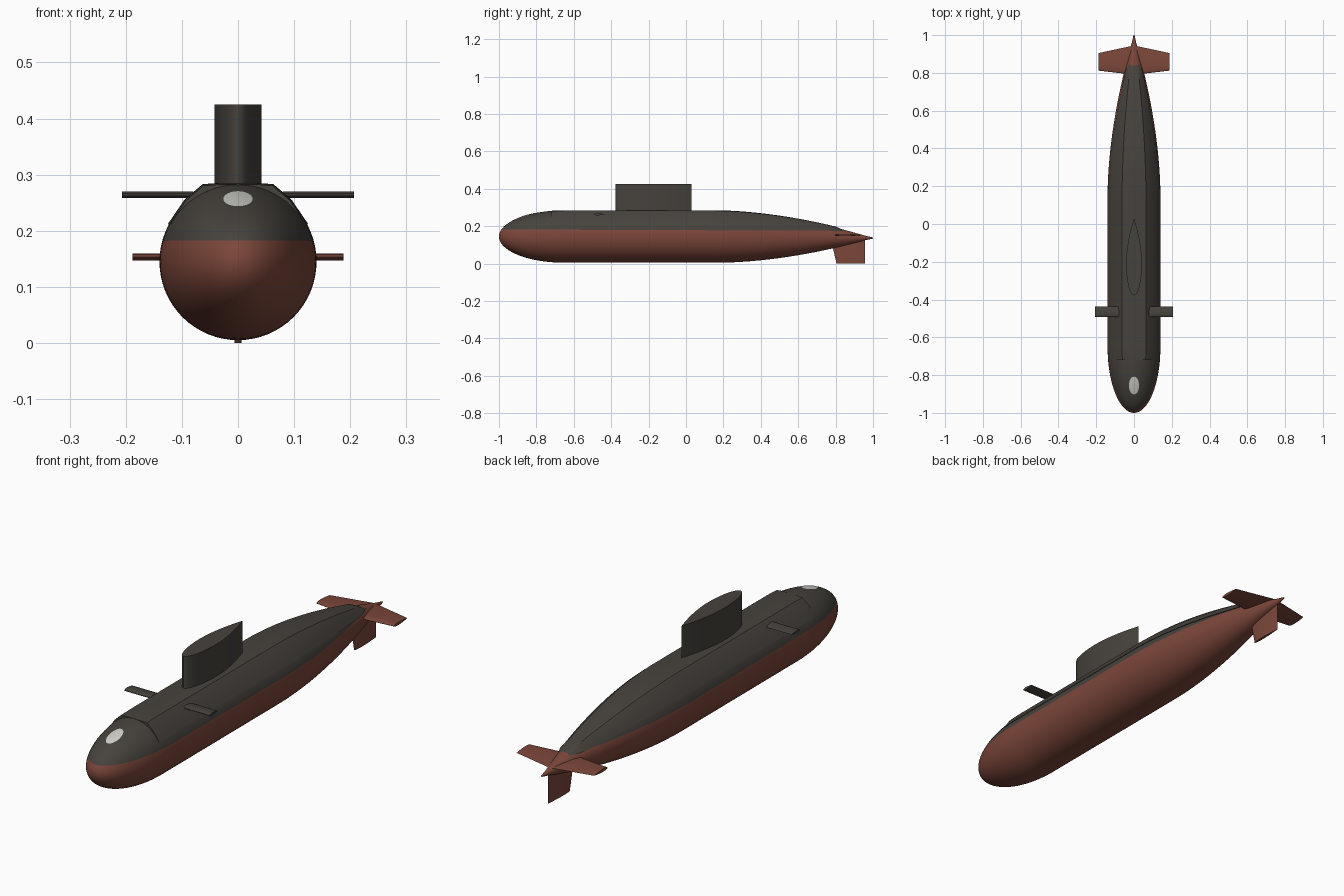
import bpy, bmesh
from math import sin, cos, pi, sqrt
from mathutils import Vector

if "Cube" in bpy.data.objects:
    bpy.data.objects.remove(bpy.data.objects["Cube"])


def material(name, rgb):
    m = bpy.data.materials.new(name)
    m.use_nodes = True
    m.diffuse_color = (*rgb, 1)
    m.node_tree.nodes["Principled BSDF"].inputs["Base Color"].default_value = (*rgb, 1)
    return m


DARK = material("dark grey paint", (0.062, 0.056, 0.047))
RED = material("red oxide paint", (0.2, 0.062, 0.042))
LIGHT = material("light grey", (0.62, 0.62, 0.58))
R = 0.14


# Hull shape: elliptical bow, straight middle, tapering stern
def radius(y):
    if y < -0.65:
        return R * sqrt(max(0, 1 - ((y + 0.65) / 0.35) ** 2))
    return R * (1 - max(0, (y - 0.15) / 0.85) ** 1.8)


def axis_z(y):
    return 0.145 - 0.008 * max(0, (y - 0.15) / 0.85)


def paint_line(y):
    return 0.183 - 0.004 * (y + 1)


def finish(name, bm, mats, angle=0.5):
    bmesh.ops.recalc_face_normals(bm, faces=bm.faces)
    me = bpy.data.meshes.new(name)
    bm.to_mesh(me)
    bm.free()
    for m in mats:
        me.materials.append(m)
    ob = bpy.data.objects.new(name, me)
    bpy.context.collection.objects.link(ob)
    bpy.ops.object.select_all(action="DESELECT")
    ob.select_set(True)
    bpy.context.view_layer.objects.active = ob
    bpy.ops.object.shade_smooth_by_angle(angle=angle)
    return ob


def loft(sections):
    """Skin closed sections of equal length and cap both ends."""
    bm = bmesh.new()
    rings = [[bm.verts.new(p) for p in s] for s in sections]
    n = len(rings[0])
    for a, b in zip(rings, rings[1:]):
        for i in range(n):
            j = (i + 1) % n
            bm.faces.new((a[i], a[j], b[j], b[i]))
    bm.faces.new(rings[0])
    bm.faces.new(rings[-1])
    return bm


# Hull, cut along the waterline so the two paints meet cleanly
bow = [-0.65 - 0.35 * cos(pi / 2 * i / 20) for i in range(20)]
stations = bow + [-0.65, -0.25, 0.15] + [0.15 + 0.03 * i for i in range(1, 23)] + [0.84, 0.88, 0.92, 0.96, 1]
stations[0] += 0.0002
sections = []
for y in stations:
    r = max(radius(y), 0.003)
    sections.append([(r * cos(2 * pi * i / 64), y, axis_z(y) + r * sin(2 * pi * i / 64))
                     for i in range(64)])
bm = loft(sections)
bmesh.ops.bisect_plane(bm, geom=bm.verts[:] + bm.edges[:] + bm.faces[:], dist=1e-6,
                       plane_co=(0, -1, paint_line(-1)), plane_no=(0, 0.004, 1))
for f in bm.faces:
    c = f.calc_center_median()
    f.material_index = 0 if c.z > paint_line(c.y) and c.y < 0.84 else 1
finish("hull", bm, [DARK, RED])

# Deck casing: flat top with sloping shoulders, ending just above the tail cone
sections = []
for i in range(41):
    y = -0.72 + 1.565 * i / 40
    s = radius(y) / R
    lift = 0.006 * max(0, (y - 0.15) / 0.7)
    if i == 40:
        s, lift = s * 0.7, 0
    half = []
    for x, z in ((0.125, 0.067), (0.095, 0.111), (0.063, 0.138), (0.03, 0.1405)):
        half.append((x * s, y, max(axis_z(y) + z * s + lift, paint_line(y))))
    sections.append(half + [(-x, yy, z) for x, yy, z in reversed(half)])
finish("deck_casing", loft(sections), [DARK])


# Sail: teardrop outline, blunt at the front and pointed behind
def teardrop(n, peak=0.42):
    """Outline points (chord 0..1, half thickness -1..1)."""
    pts = []
    for i in range(n):
        a = 2 * pi * i / n
        t = (1 - cos(a)) / 2
        if t < peak:
            w = sqrt(max(0, 1 - ((peak - t) / peak) ** 2))
        else:
            w = 1 - ((t - peak) / (1 - peak)) ** 1.8
        pts.append((t, w if a <= pi else -w))
    return pts


finish("sail", loft([[(0.042 * w, -0.378 + 0.408 * t, z) for t, w in teardrop(48)]
                     for z in (0.26, 0.425)]), [DARK])


# Control surfaces: foil sections lofted from root to tip
def fin(name, root, tip, direction, thick, mat):
    """root and tip are (x, z, front y, back y); thickness lies across direction."""
    d = Vector(direction)
    secs = []
    for x, z, y0, y1 in (root, tip):
        secs.append([Vector((x, y0 + (y1 - y0) * t, z)) + d * thick * w
                     for t, w in teardrop(24, 0.3)])
    finish(name, loft(secs), [mat])


for side, label in ((1, "left"), (-1, "right")):
    fin(label + "_bow_plane", (side * 0.08, 0.264, -0.492, -0.436),
        (side * 0.207, 0.264, -0.492, -0.436), (0, 0, 1), 0.006, DARK)
    fin(label + "_stern_plane", (0, 0.153, 0.79, 0.945),
        (side * 0.188, 0.153, 0.812, 0.905), (0, 0, 1), 0.0065, RED)
fin("rudder", (0, 0.13, 0.775, 0.957), (0, 0, 0.805, 0.957), (1, 0, 0), 0.006, RED)

# Light oval patch lying on the upper bow
bm = bmesh.new()


def on_bow(x, y):
    return bm.verts.new((x, y, axis_z(y) + sqrt(radius(y) ** 2 - x * x) + 0.0015))


centre = on_bow(0, -0.855)
rings = [[on_bow(0.027 * k * cos(2 * pi * i / 32), -0.855 + 0.047 * k * sin(2 * pi * i / 32))
          for i in range(32)] for k in (0.33, 0.67, 1)]
for i in range(32):
    j = (i + 1) % 32
    bm.faces.new((centre, rings[0][i], rings[0][j]))
    for a, b in zip(rings, rings[1:]):
        bm.faces.new((a[i], b[i], b[j], a[j]))
finish("bow_patch", bm, [LIGHT])
